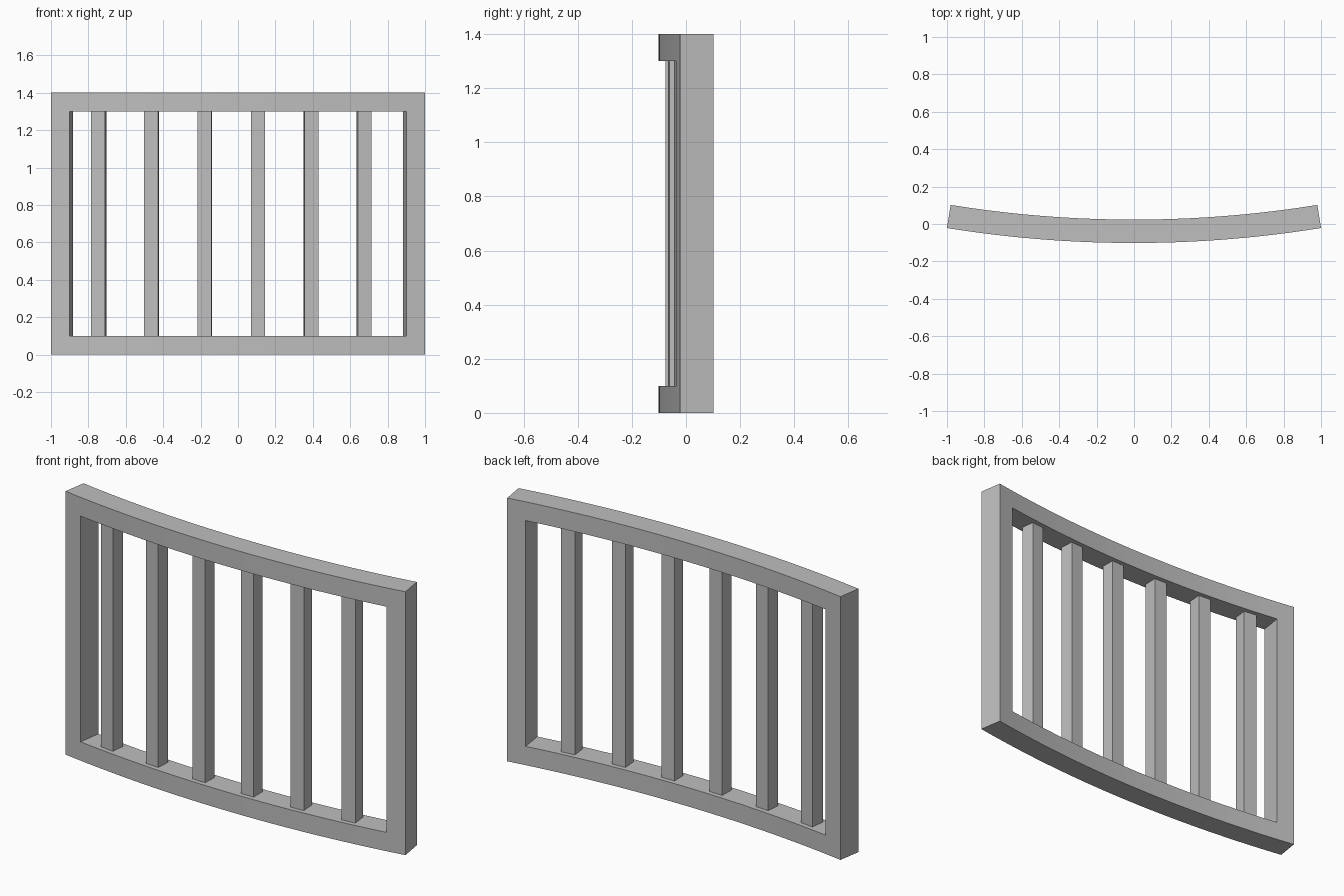
import bpy, bmesh, math

if "Cube" in bpy.data.objects:
    bpy.data.objects.remove(bpy.data.objects["Cube"])

R_OUT, THICK = 6.29, 0.125        # front radius and depth of the curved frame
CY = R_OUT - 0.1015               # arc centre on the y axis
HEIGHT, RAIL = 1.4, 0.1
HALF = math.asin(1 / R_OUT)       # half angle of the arc
POST = HALF - math.asin(0.9 / R_OUT)
SEG = 24

grey = bpy.data.materials.new("grey paint")
grey.diffuse_color = (0.52, 0.52, 0.52, 1)
grey.use_nodes = True
grey.node_tree.nodes["Principled BSDF"].inputs["Base Color"].default_value = grey.diffuse_color


def polar(r, a, z):
    return (r * math.sin(a), CY - r * math.cos(a), z)


def finish(name, bm):
    bmesh.ops.recalc_face_normals(bm, faces=bm.faces)
    me = bpy.data.meshes.new(name)
    bm.to_mesh(me)
    bm.free()
    me.materials.append(grey)
    ob = bpy.data.objects.new(name, me)
    bpy.context.collection.objects.link(ob)
    return ob


# Curved frame: a ring of cells on the front arc, extruded towards the arc centre
inner = HALF - POST
angles = [-HALF] + [-inner + 2 * inner * i / SEG for i in range(SEG + 1)] + [HALF]
levels = [0, RAIL, HEIGHT - RAIL, HEIGHT]
bm = bmesh.new()
grid = [[bm.verts.new(polar(R_OUT, a, z)) for z in levels] for a in angles]
for i in range(len(angles) - 1):
    for j in range(3):
        if j == 1 and 0 < i < len(angles) - 2:
            continue              # opening between the rails
        bm.faces.new((grid[i][j], grid[i + 1][j], grid[i + 1][j + 1], grid[i][j + 1]))
bmesh.ops.delete(bm, geom=[v for v in bm.verts if not v.link_faces], context='VERTS')
back = bmesh.ops.extrude_face_region(bm, geom=bm.faces[:], use_keep_orig=True)
for v in back["geom"]:
    if isinstance(v, bmesh.types.BMVert):
        k = (R_OUT - THICK) / R_OUT
        v.co.x *= k
        v.co.y = CY + (v.co.y - CY) * k
frame = finish("curved_frame", bm)
bpy.context.view_layer.objects.active = frame
frame.select_set(True)
bpy.ops.object.shade_smooth_by_angle(angle=math.radians(30))

# Six square bars, evenly spaced along the arc and turned to follow it
BAR = 0.075
R_MID = R_OUT - THICK / 2
for i in range(6):
    a = (-0.746 + 0.2842 * i) / R_MID
    bm = bmesh.new()
    bmesh.ops.create_cube(bm, size=1)
    for v in bm.verts:
        v.co = (v.co.x * BAR, v.co.y * BAR, v.co.z * (HEIGHT - 2 * RAIL))
    bar = finish(f"bar_{i + 1}", bm)
    bar.location = polar(R_MID, a, HEIGHT / 2)
    bar.rotation_euler.z = a
